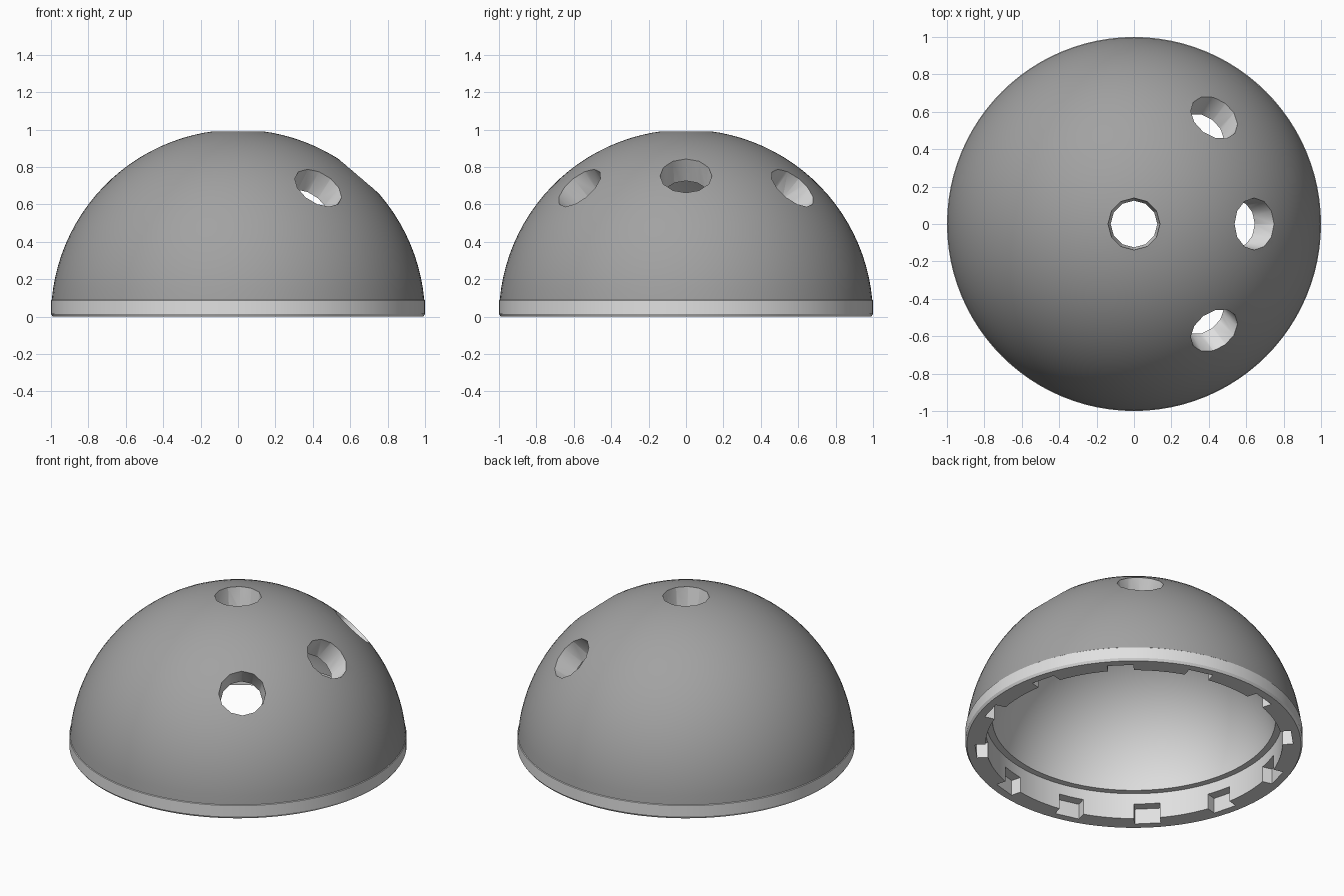
import bpy, bmesh, math
from mathutils import Matrix, Vector

if "Cube" in bpy.data.objects:
    bpy.data.objects.remove(bpy.data.objects["Cube"])


def material(name, v):
    m = bpy.data.materials.new(name)
    m.diffuse_color = (v, v, v, 1)
    m.use_nodes = True
    m.node_tree.nodes["Principled BSDF"].inputs["Base Color"].default_value = m.diffuse_color
    return m


def make_object(name, bm):
    bmesh.ops.recalc_face_normals(bm, faces=bm.faces)
    me = bpy.data.meshes.new(name)
    bm.to_mesh(me)
    bm.free()
    ob = bpy.data.objects.new(name, me)
    bpy.context.collection.objects.link(ob)
    return ob


# Lathed shell: outer dome, straight base band, stepped rim, inner dome
R_IN = 0.857
BAND = 0.09
N = 24
a0 = math.asin(BAND)
a1 = math.asin(0.17 / R_IN)
profile = []
for i in range(N + 1):
    a = math.pi / 2 + (a0 - math.pi / 2) * i / N
    profile.append((max(0, math.cos(a)), math.sin(a)))
profile[0] = (0, 1)
profile += [(1, BAND - 0.003), (1, 0.015), (0.99, 0), (0.88, 0), (0.88, 0.17)]
for i in range(N + 1):
    a = a1 + (math.pi / 2 - a1) * i / N
    profile.append((R_IN * math.cos(a), R_IN * math.sin(a)))
profile[-1] = (0, R_IN)

bm = bmesh.new()
vs = [bm.verts.new((r, 0, z)) for r, z in profile]
es = [bm.edges.new(p) for p in zip(vs, vs[1:])]
bmesh.ops.spin(bm, geom=vs + es, cent=(0, 0, 0), axis=(0, 0, 1),
               angle=math.tau, steps=96, use_duplicate=False)
bmesh.ops.remove_doubles(bm, verts=bm.verts, dist=1e-4)
shell = make_object("dome_shell", bm)

# Cutter: four flared round holes and twelve rim notches
bm = bmesh.new()
directions = [Vector((0, 0, 1))]
for az, el in ((0, 49.5), (53, 44), (-53, 44)):
    az, el = math.radians(az), math.radians(el)
    directions.append(Vector((math.cos(el) * math.cos(az),
                              math.cos(el) * math.sin(az), math.sin(el))))
for d in directions:
    rot = d.to_track_quat('Z', 'Y').to_matrix().to_4x4()
    bmesh.ops.create_cone(bm, cap_ends=True, segments=12, radius1=0.115,
                          radius2=0.155, depth=0.4,
                          matrix=Matrix.Translation(d * 0.95) @ rot)
for k in range(12):
    rot = Matrix.Rotation(math.radians(15 + 30 * k), 4, 'Z')
    bmesh.ops.create_cube(bm, size=1, matrix=rot
                          @ Matrix.Translation((0.895, 0, 0.025))
                          @ Matrix.Diagonal((0.09, 0.155, 0.15, 1)))
cutter = make_object("hole_cutter", bm)
cutter.hide_render = True

mod = shell.modifiers.new("holes", 'BOOLEAN')
mod.object = cutter
mod.operation = 'DIFFERENCE'
mod.solver = 'EXACT'
bpy.context.view_layer.objects.active = shell
shell.select_set(True)
bpy.ops.object.modifier_apply(modifier=mod.name)
bpy.data.objects.remove(cutter)

# Light grey body, darker grey on the outer dome surface
shell.data.materials.clear()
shell.data.materials.append(material("light_grey", 0.75))
shell.data.materials.append(material("mid_grey", 0.36))
for f in shell.data.polygons:
    c = f.center
    outer = c.length > 0.985 and f.normal.dot(c.normalized()) > 0.95
    f.material_index = 1 if outer and c.z > BAND else 0
bpy.ops.object.shade_smooth_by_angle(angle=math.radians(30))
